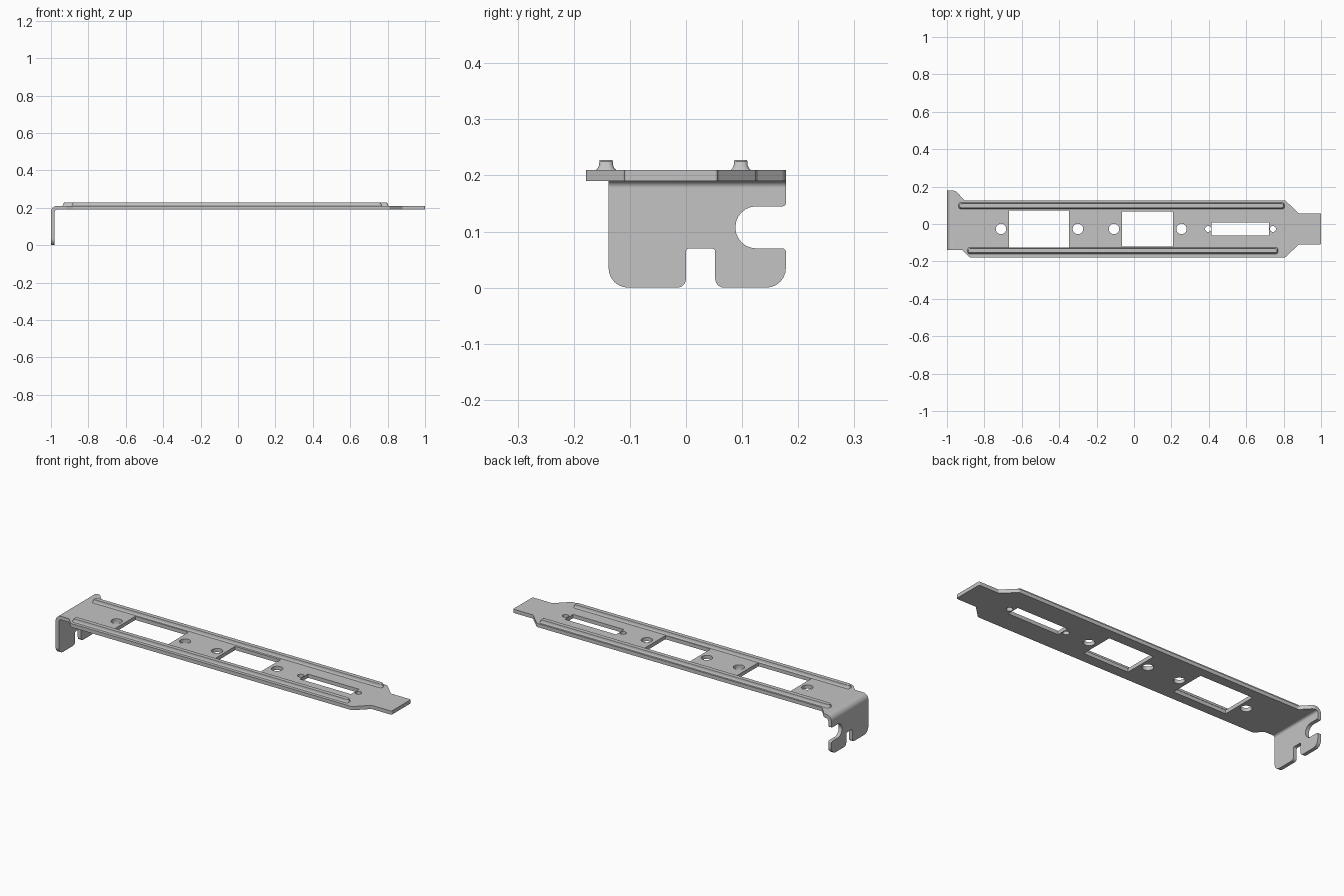
import bpy, bmesh, math
from mathutils import Vector

if "Cube" in bpy.data.objects:
    bpy.data.objects.remove(bpy.data.objects["Cube"])

steel = bpy.data.materials.new("steel grey")
steel.diffuse_color = (0.55, 0.55, 0.55, 1)
steel.use_nodes = True
steel.node_tree.nodes["Principled BSDF"].inputs["Base Color"].default_value = steel.diffuse_color

TOP, THICK = 0.21, 0.02          # sheet top height and thickness
R_OUT = 0.032                    # outer bend radius
R_IN = R_OUT - THICK
BEND_X = -1 + R_OUT              # where the bend starts
BEND_LEN = 0.035                 # unfolded length of the bend
BEND_Z = TOP - R_OUT             # height where the bend ends
CY = -0.0265                     # centre line of the sheet


def rounded(corners, seg=6):
    """Closed 2D outline from (x, y, radius) corners."""
    pts = []
    for i, (x, y, r) in enumerate(corners):
        p = Vector((x, y))
        if r == 0:
            pts.append(p)
            continue
        a = (Vector(corners[i - 1][:2]) - p).normalized()
        b = (Vector(corners[(i + 1) % len(corners)][:2]) - p).normalized()
        half = a.angle(b) / 2
        centre = p + (a + b).normalized() * (r / math.sin(half))
        start = p + a * (r / math.tan(half)) - centre
        end = p + b * (r / math.tan(half)) - centre
        sweep = start.angle(end)
        for k in range(seg + 1):
            t = k / seg
            pts.append(centre + (start * math.sin((1 - t) * sweep)
                                 + end * math.sin(t * sweep)) / math.sin(sweep))
    return pts


def rect(x0, x1, half):
    return [Vector(p) for p in ((x0, CY - half), (x1, CY - half),
                                (x1, CY + half), (x0, CY + half))]


def circle(x, r, n=32):
    return [Vector((x + r * math.cos(2 * math.pi * k / n),
                    CY + r * math.sin(2 * math.pi * k / n))) for k in range(n)]


def finish(bm, name):
    bmesh.ops.recalc_face_normals(bm, faces=bm.faces)
    mesh = bpy.data.meshes.new(name)
    bm.to_mesh(mesh)
    bm.free()
    mesh.materials.append(steel)
    ob = bpy.data.objects.new(name, mesh)
    bpy.context.collection.objects.link(ob)
    bpy.ops.object.select_all(action='DESELECT')
    ob.select_set(True)
    bpy.context.view_layer.objects.active = ob
    bpy.ops.object.shade_smooth_by_angle(angle=math.radians(30))
    mod = ob.modifiers.new("even shading", 'WEIGHTED_NORMAL')
    mod.keep_sharp = True
    return ob


def flange(z):
    """Unfolded x of a height on the folded end."""
    return BEND_X - BEND_LEN - (BEND_Z - z)


# Unfolded outline: plate, narrow tongue, then the folded end with its slots
outline = rounded([
    (-0.954, 0.178, 0.025), (-0.905, 0.125, 0.015),
    (0.81, 0.125, 0.01), (0.88, 0.057, 0.01),
    (1, 0.057, 0.006), (1, -0.11, 0.006),
    (0.88, -0.11, 0.01), (0.81, -0.178, 0.01),
    (-0.88, -0.178, 0.01), (-0.92, -0.138, 0.01),
    (flange(0), -0.138, 0.035), (flange(0), 0, 0.016),
    (flange(0.07), 0, 0.006), (flange(0.07), 0.052, 0.006),
    (flange(0), 0.052, 0.016), (flange(0), 0.178, 0.035),
    (flange(0.07), 0.178, 0.006), (flange(0.07), 0.088, 0.0372),
    (flange(0.145), 0.088, 0.0372), (flange(0.145), 0.178, 0.006),
])
# Connector windows and screw holes
loops = [outline, rect(-0.668, -0.348, 0.099), rect(-0.064, 0.208, 0.0935),
         rect(0.415, 0.722, 0.035)]
loops += [circle(x, 0.028) for x in (-0.711, -0.30, -0.107, 0.254)]
loops += [circle(x, 0.016) for x in (0.396, 0.743)]

bm = bmesh.new()
edges = []
for loop in loops:
    vs = [bm.verts.new((p.x, p.y, 0)) for p in loop]
    edges += [bm.edges.new((vs[i - 1], vs[i])) for i in range(len(vs))]
bmesh.ops.triangle_fill(bm, use_beauty=True, edges=edges, normal=(0, 0, 1))

# Cut lines across the bend, then thickness
SEG = 8
cuts = [BEND_X - BEND_LEN * k / SEG for k in range(SEG + 1)]
for x in cuts:
    bmesh.ops.bisect_plane(bm, geom=bm.verts[:] + bm.edges[:] + bm.faces[:],
                           dist=1e-6, plane_co=(x, 0, 0), plane_no=(1, 0, 0))
new = bmesh.ops.extrude_face_region(bm, geom=bm.faces[:])["geom"]
for v in new:
    if isinstance(v, bmesh.types.BMVert):
        v.co.z = -1

# Fold the end down
for v in bm.verts:
    radius = R_OUT if v.co.z > -0.5 else R_IN
    s = BEND_X - v.co.x
    if s <= 0:
        v.co.z = BEND_Z + radius
    else:
        a = min(s / BEND_LEN, 1) * math.pi / 2
        v.co.x = BEND_X - radius * math.sin(a)
        v.co.z = BEND_Z + radius * math.cos(a) - max(s - BEND_LEN, 0)
finish(bm, "bracket_plate")


# Raised stiffening ribs with flared feet and rounded ends
def rib(name, x0, x1, y):
    bm = bmesh.new()
    rings = []
    for half, inset, z in ((0.018, 0, 0.2095), (0.0145, 0.002, 0.2135),
                           (0.0122, 0.004, 0.219), (0.012, 0.006, 0.225),
                           (0.0112, 0.009, 0.2272), (0.0095, 0.013, 0.228)):
        a, b, r = x0 + inset, x1 - inset, half * 0.7
        pts = rounded([(a, y - half, r), (b, y - half, r),
                       (b, y + half, r), (a, y + half, r)], 4)
        rings.append([bm.verts.new((p.x, p.y, z)) for p in pts])
    for lo, hi in zip(rings, rings[1:]):
        for i in range(len(lo)):
            bm.faces.new((lo[i - 1], lo[i], hi[i], hi[i - 1]))
    bm.faces.new(rings[-1])
    bm.faces.new(rings[0][::-1])
    finish(bm, name)


rib("back_rib", -0.938, 0.805, 0.0975)
rib("front_rib", -0.89, 0.77, -0.1425)
